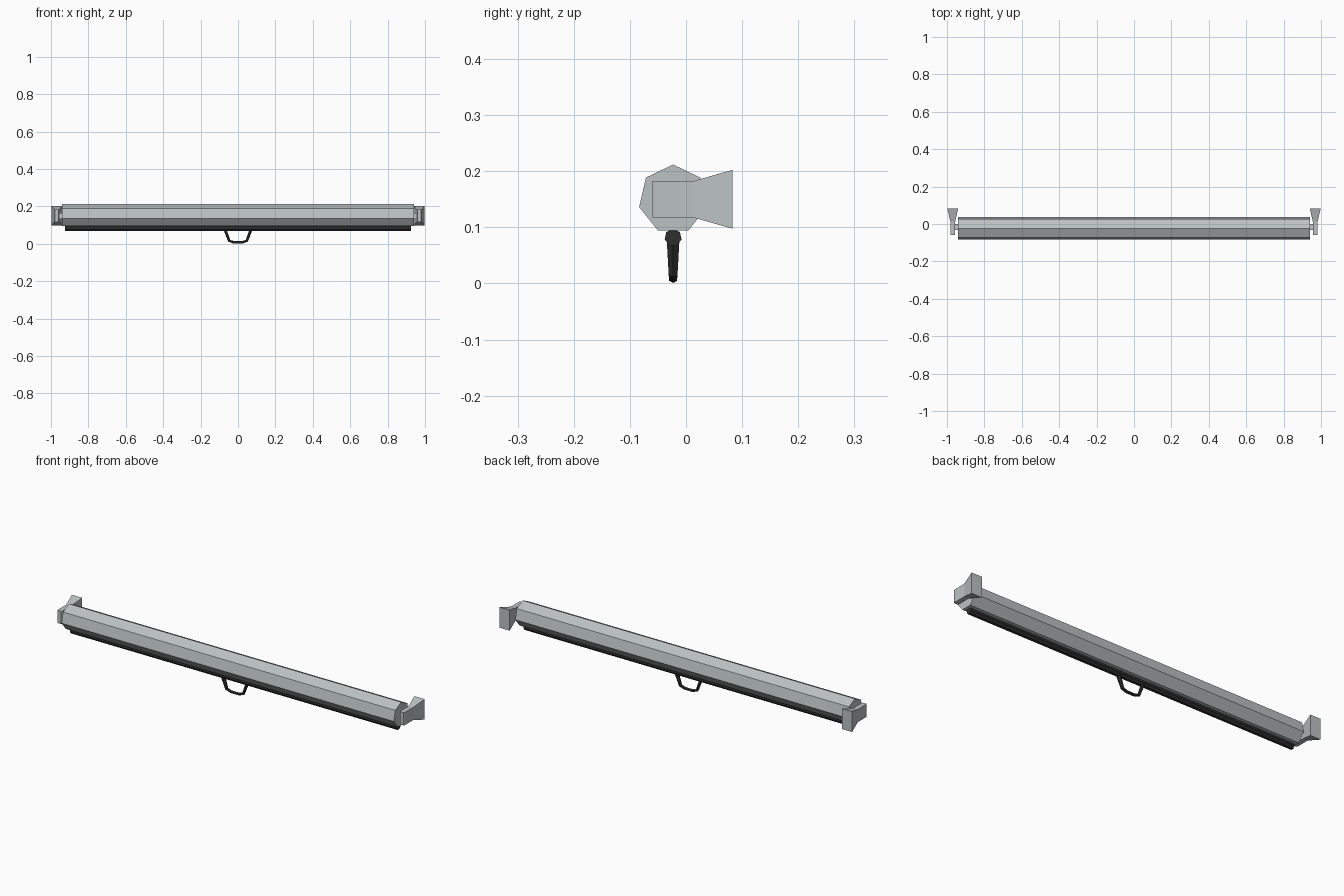
import bpy, bmesh, math
from mathutils import Vector

cube = bpy.data.objects.get("Cube")
if cube:
    bpy.data.objects.remove(cube)


def material(name, rgb):
    m = bpy.data.materials.new(name)
    m.use_nodes = True
    m.diffuse_color = (*rgb, 1)
    bsdf = next(n for n in m.node_tree.nodes if n.type == 'BSDF_PRINCIPLED')
    bsdf.inputs["Base Color"].default_value = (*rgb, 1)
    return m


grey = material("light grey metal", (0.50, 0.54, 0.54))
black = material("black plastic", (0.028, 0.028, 0.03))

AXIS_Y = -0.023


def loft(name, rings, mat):
    """Skin a list of equal-sized point rings and cap both ends."""
    bm = bmesh.new()
    loops = [[bm.verts.new(p) for p in ring] for ring in rings]
    n = len(loops[0])
    for a, b in zip(loops, loops[1:]):
        for i in range(n):
            j = (i + 1) % n
            bm.faces.new((a[i], a[j], b[j], b[i]))
    bm.faces.new(loops[0])
    bm.faces.new(loops[-1])
    bmesh.ops.recalc_face_normals(bm, faces=bm.faces)
    mesh = bpy.data.meshes.new(name)
    bm.to_mesh(mesh)
    bm.free()
    mesh.materials.append(mat)
    obj = bpy.data.objects.new(name, mesh)
    bpy.context.collection.objects.link(obj)
    return obj


def bar(name, half_length, z, radius, mat):
    """Seven-sided bar along x with one corner pointing up."""
    angles = [math.tau * i / 7 for i in range(7)]
    rings = [[(x, AXIS_Y + radius * math.sin(a), z + radius * math.cos(a)) for a in angles]
             for x in (-half_length, half_length)]
    return loft(name, rings, mat)


# Roller housing and the weighted bar under it
bar("housing", 0.94, 0.150, 0.062, grey)
bar("bottom_bar", 0.925, 0.082, 0.0155, black)


# Wall brackets: chamfered arm flaring to a wall plate, with a stub to the housing
def bracket(name, side):
    sections = [(-0.060, 0.010, 0.0325), (-0.055, 0.013, 0.0325),
                (0.013, 0.013, 0.0325), (0.083, 0.029, 0.0525)]
    rings = [[(side * (0.969 + sx * w), y, 0.150 + sz * h)
              for sx, sz in ((-1, -1), (1, -1), (1, 1), (-1, 1))]
             for y, w, h in sections]
    loft(name + "_bracket", rings, grey)
    stub = [[(side * x, AXIS_Y + 0.008 + sy * 0.016, 0.150 + sz * 0.016)
             for sy, sz in ((-1, -1), (1, -1), (1, 1), (-1, 1))]
            for x in (0.935, 0.960)]
    loft(name + "_stub", stub, grey)


bracket("left", 1)
bracket("right", -1)

# Pull handle: tapered six-sided rod bent into a shallow loop
half = [(0.070, 0.078, 0.008, 0.013), (0.047, 0.016, 0.007, 0.009), (0.022, 0.008, 0.007, 0.008)]
path = [(-x, z, r, w) for x, z, r, w in half] + half[::-1]
points = [Vector((x, 0, z)) for x, z, _, _ in path]
rings = []
for i, (x, z, r, w) in enumerate(path):
    tangent = (points[min(i + 1, len(points) - 1)] - points[max(i - 1, 0)]).normalized()
    normal = Vector((-tangent.z, 0, tangent.x))
    ring = []
    for k in range(6):
        a = math.tau * (k + 0.5) / 6
        p = points[i] + normal * (r * math.sin(a))
        ring.append((p.x, AXIS_Y + w * math.cos(a), p.z))
    rings.append(ring)
loft("pull_handle", rings, black)
